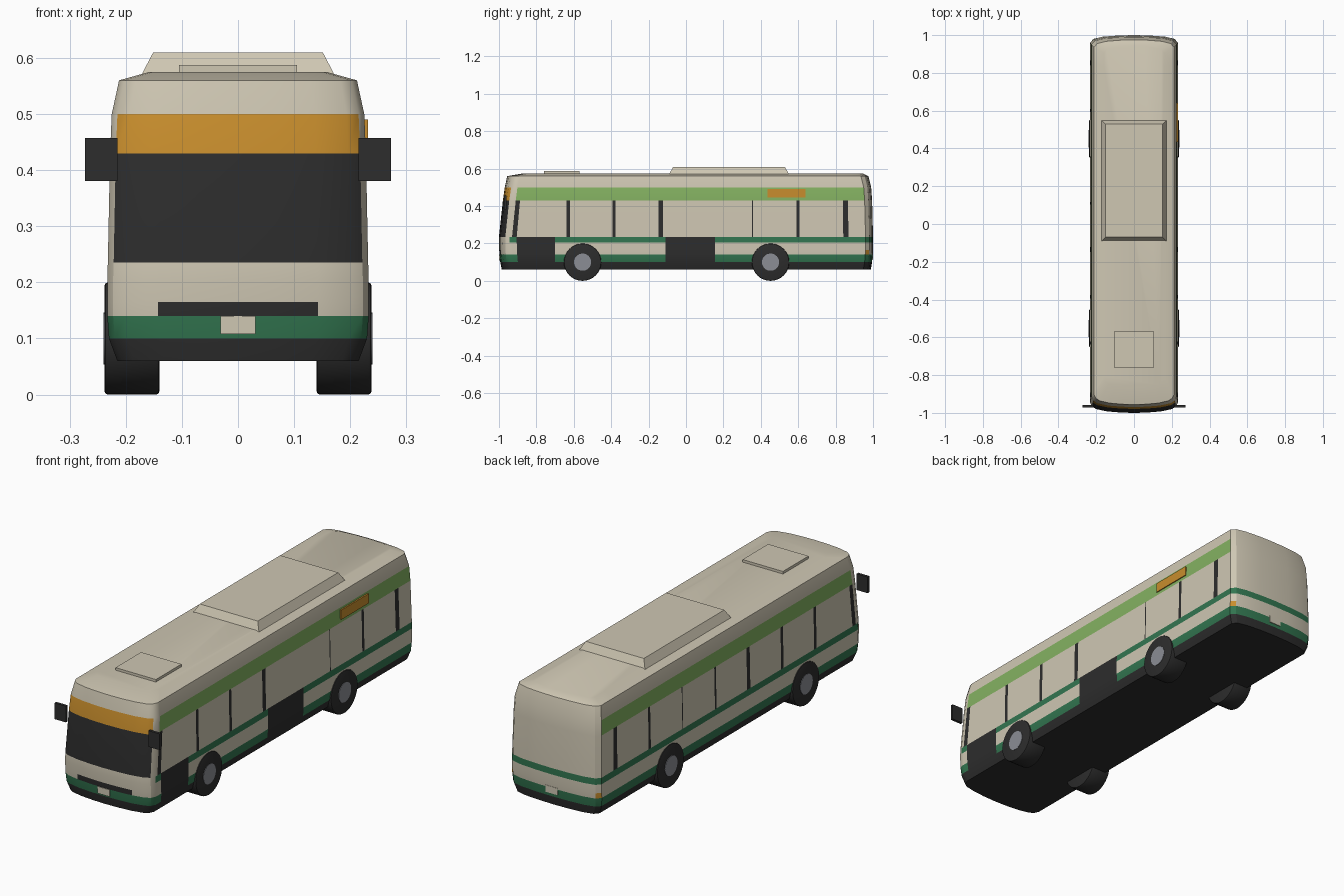
import bpy
import bmesh
from math import radians
from mathutils import Matrix, Vector

cube = bpy.data.objects.get("Cube")
if cube:
    bpy.data.objects.remove(cube, do_unlink=True)


def material(name, *rgb):
    m = bpy.data.materials.new(name)
    m.use_nodes = True
    m.diffuse_color = (*rgb, 1)
    m.node_tree.nodes["Principled BSDF"].inputs["Base Color"].default_value = (*rgb, 1)
    return m


CREAM, BLACK, GREEN, LIME, ORANGE, GREY = range(6)
MATS = [
    material("cream paint", 0.62, 0.57, 0.45),
    material("black trim", 0.026, 0.026, 0.026),
    material("dark green", 0.032, 0.18, 0.08),
    material("light green", 0.23, 0.44, 0.12),
    material("orange", 0.58, 0.27, 0.026),
    material("hub grey", 0.26, 0.27, 0.30),
]


def finish(bm, name, mats, smooth=True):
    bmesh.ops.recalc_face_normals(bm, faces=bm.faces)
    mesh = bpy.data.meshes.new(name)
    bm.to_mesh(mesh)
    bm.free()
    for m in mats:
        mesh.materials.append(m)
    ob = bpy.data.objects.new(name, mesh)
    bpy.context.collection.objects.link(ob)
    if smooth:
        bpy.ops.object.select_all(action="DESELECT")
        ob.select_set(True)
        bpy.context.view_layer.objects.active = ob
        bpy.ops.object.shade_smooth_by_angle(angle=radians(30))
    return ob


def box(name, mat, lo, hi, taper=0.0):
    """Box between two corners; the top is drawn in by taper."""
    lo, hi = Vector(lo), Vector(hi)
    bm = bmesh.new()
    bmesh.ops.create_cube(bm, size=1)
    mid, size = (lo + hi) / 2, hi - lo
    for v in bm.verts:
        inset = taper if v.co.z > 0 else 0
        v.co = Vector((mid.x + v.co.x * (size.x - 2 * inset),
                       mid.y + v.co.y * (size.y - 2 * inset),
                       mid.z + v.co.z * size.z))
    return finish(bm, name, [MATS[mat]], smooth=False)


# Body layout: pillars (centre, half width), doors (start, end)
PILLARS_BOTH = [(-0.63, 0.009), (-0.385, 0.009), (-0.135, 0.012),
                (0.355, 0.003), (0.6, 0.008), (0.855, 0.014)]
PILLAR_LEFT_OUT = (0.11, 0.006)
DOORS = [(-0.905, -0.70), (-0.11, 0.155)]
CAB_WINDOW = (-0.93, -0.905)

# Body rows: height, half width, front end, back end
ROWS = [(0.06, 0.215, -0.985, 0.988), (0.10, 0.230, -0.993, 0.995),
        (0.14, 0.233, -0.997, 0.998), (0.165, 0.233, -0.999, 1.0),
        (0.205, 0.233, -1.0, 1.0), (0.235, 0.232, -1.0, 1.0),
        (0.43, 0.228, -0.979, 0.995), (0.50, 0.225, -0.969, 0.99),
        (0.56, 0.212, -0.956, 0.975), (0.575, 0.158, -0.87, 0.945)]

# Plan outline: bowed nose, long side with paint breaks, bowed tail
NOSE = [(0, 0), (0.3, 0.002), (0.61, 0.008), (0.86, 0.02), (0.955, 0.034)]
TAIL = [(0.92, 0.02), (0.7, 0.008), (0.35, 0.002), (0, 0)]
breaks = {-0.945, 0.96, *CAB_WINDOW}
for a, b in DOORS:
    breaks |= {a, b}
for c, h in PILLARS_BOTH + [PILLAR_LEFT_OUT]:
    breaks |= {c - h, c + h}
half = [(r, -1 + o) for r, o in NOSE] + [(1, y) for y in sorted(breaks)]
half += [(r, 1 - o) for r, o in TAIL]
outline = half + [(-r, y) for r, y in reversed(half[1:-1])]


def paint(x, y, z):
    nose, tail = y < -0.96, y > 0.96
    side = not nose and not tail
    right = x > 0.9
    if z < 0.10:
        return BLACK
    if side and right and z < 0.235 and any(a < y < b for a, b in DOORS):
        return BLACK
    if z < 0.14:
        return GREEN
    if z < 0.165:
        if y < -0.99:
            return BLACK
        return ORANGE if tail and abs(x) > 0.9 else CREAM
    if z < 0.205:
        return CREAM
    if z < 0.235:
        return GREEN if y > -0.945 else CREAM
    if z < 0.43:
        if nose:
            return BLACK
        posts = PILLARS_BOTH + ([] if right else [PILLAR_LEFT_OUT])
        in_post = any(abs(y - c) < h for c, h in posts)
        in_cab = CAB_WINDOW[0] < y < CAB_WINDOW[1]
        return BLACK if side and (in_post or in_cab) else CREAM
    if z < 0.50:
        if nose:
            return ORANGE
        return LIME if side and y > CAB_WINDOW[0] else CREAM
    return CREAM


def lean(y, front, back):
    """Shift the ends of the outline to the front and back of a row."""
    s = min(max((abs(y) - 0.7) / 0.245, 0), 1)
    return y + s * (front + 1 if y < 0 else back - 1)


# Body shell
bm = bmesh.new()
rings = [[bm.verts.new((r * w, lean(y, f, b), z)) for r, y in outline]
         for z, w, f, b in ROWS]
n = len(outline)
for k in range(len(ROWS) - 1):
    zm = (ROWS[k][0] + ROWS[k + 1][0]) / 2
    for i in range(n):
        j = (i + 1) % n
        face = bm.faces.new((rings[k][i], rings[k][j], rings[k + 1][j], rings[k + 1][i]))
        (x0, y0), (x1, y1) = outline[i], outline[j]
        face.material_index = paint((x0 + x1) / 2, (y0 + y1) / 2, zm)
bm.faces.new(rings[0]).material_index = BLACK
bm.faces.new(rings[-1]).material_index = CREAM
finish(bm, "bus_body", MATS[:GREY])

# Roof equipment
box("roof_unit", CREAM, (-0.172, -0.09, 0.57), (0.172, 0.55, 0.61), 0.021)
box("roof_hatch", CREAM, (-0.105, -0.76, 0.57), (0.105, -0.57, 0.587))

# Number plates without lettering, side sign
box("front_plate", CREAM, (-0.031, -0.9995, 0.108), (0.031, -0.985, 0.14))
box("back_plate", CREAM, (-0.031, 0.985, 0.115), (0.031, 0.9995, 0.147))
box("side_sign", ORANGE, (0.223, 0.435, 0.445), (0.232, 0.64, 0.49))


def wheel_part(name, mat, radius, x0, x1, y, bevel):
    bm = bmesh.new()
    bmesh.ops.create_cone(bm, cap_ends=True, segments=32, radius1=radius,
                          radius2=radius, depth=abs(x1 - x0))
    if bevel:
        rims = [e for e in bm.edges if abs(e.verts[0].co.z - e.verts[1].co.z) < 1e-5]
        bmesh.ops.bevel(bm, geom=rims, offset=bevel, segments=2, affect="EDGES", profile=0.5)
    bm.transform(Matrix.Translation(((x0 + x1) / 2, y, 0.1))
                 @ Matrix.Rotation(radians(90), 4, "Y"))
    finish(bm, name, [MATS[mat]])


# Wheels and mirrors on both sides
for side, s in (("left", 1), ("right", -1)):
    for end, y in (("front", -0.553), ("back", 0.452)):
        wheel_part(f"{end}_{side}_tyre", BLACK, 0.1, s * 0.14, s * 0.238, y, 0.006)
        wheel_part(f"{end}_{side}_hub", GREY, 0.046, s * 0.22, s * 0.240, y, 0)
    xs = sorted((s * 0.215, s * 0.273))
    box(f"{side}_mirror", BLACK, (xs[0], -0.972, 0.381), (xs[1], -0.959, 0.457))
